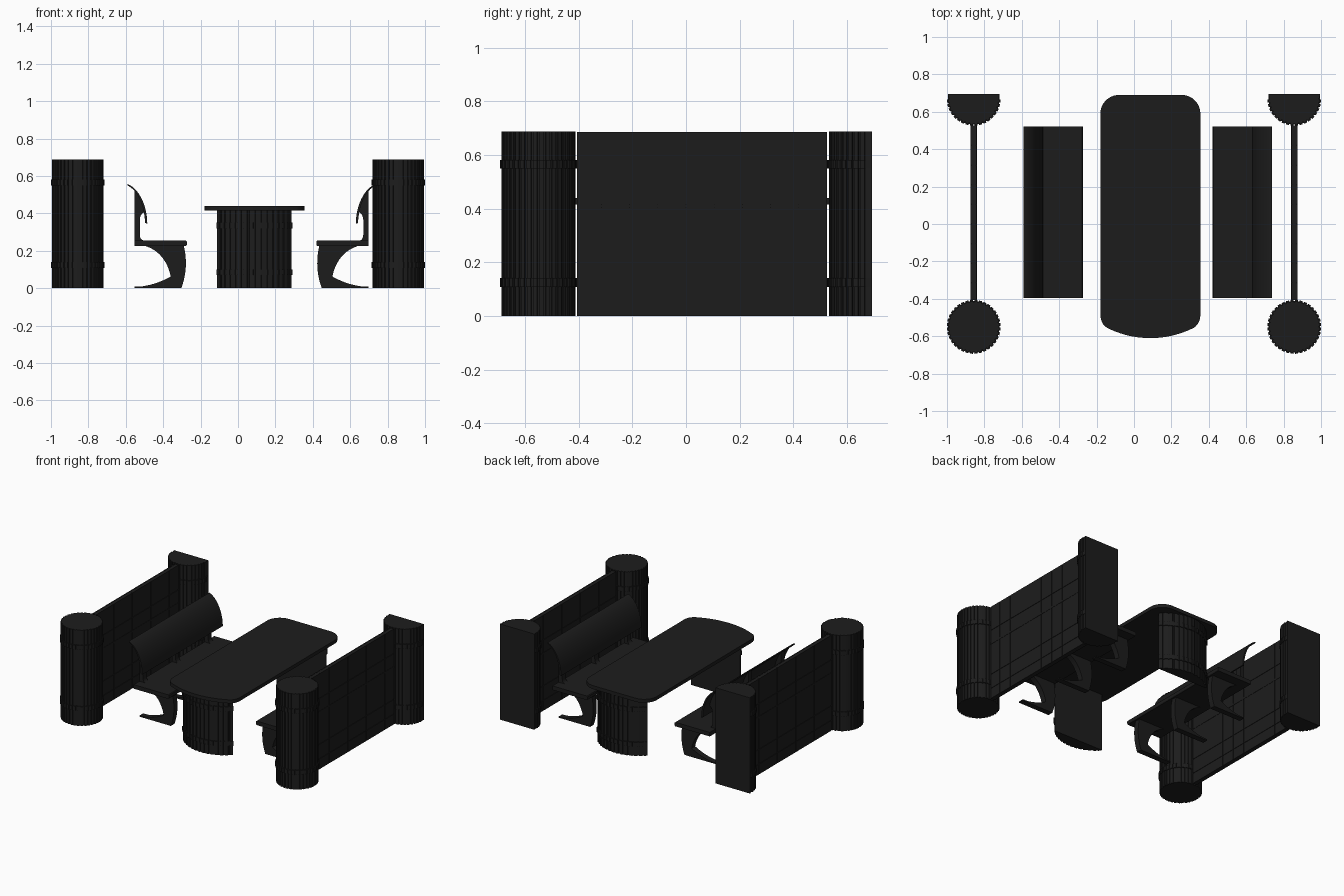
import bpy, bmesh, math
from mathutils import Vector

if "Cube" in bpy.data.objects:
    bpy.data.objects.remove(bpy.data.objects["Cube"])

black = bpy.data.materials.new("black_paint")
black.diffuse_color = (0.012, 0.012, 0.012, 1)
black.use_nodes = True
black.node_tree.nodes["Principled BSDF"].inputs["Base Color"].default_value = black.diffuse_color


def finish(name, bm, smooth=None):
    bmesh.ops.recalc_face_normals(bm, faces=bm.faces)
    me = bpy.data.meshes.new(name)
    bm.to_mesh(me)
    bm.free()
    ob = bpy.data.objects.new(name, me)
    bpy.context.collection.objects.link(ob)
    me.materials.append(black)
    if smooth:
        bpy.ops.object.select_all(action='DESELECT')
        ob.select_set(True)
        bpy.context.view_layer.objects.active = ob
        bpy.ops.object.shade_smooth_by_angle(angle=math.radians(smooth))
    return ob


def add_prism(bm, pts, lo, hi, axis='z'):
    """Extrude a closed outline along z (points x,y) or y (points x,z)."""
    place = (lambda p, h: (p[0], p[1], h)) if axis == 'z' else (lambda p, h: (p[0], h, p[1]))
    f = bm.faces.new([bm.verts.new(place(p, lo)) for p in pts])
    ext = bmesh.ops.extrude_face_region(bm, geom=[f])
    d = Vector((0, 0, hi - lo)) if axis == 'z' else Vector((0, hi - lo, 0))
    bmesh.ops.translate(bm, verts=[v for v in ext['geom'] if isinstance(v, bmesh.types.BMVert)], vec=d)


def add_box(bm, x0, x1, y0, y1, z0, z1):
    add_prism(bm, [(x0, y0), (x1, y0), (x1, y1), (x0, y1)], z0, z1)


def slats(cx, cy, r, a0, a1, n, groove=0.006):
    """Arc outline made of n slats with narrow grooves between them."""
    out, d = [], (a1 - a0) / n
    for i in range(n):
        for t, rr in ((0.0, r - groove), (0.14, r - groove), (0.18, r), (0.5, r), (0.82, r), (0.86, r - groove)):
            a = math.radians(a0 + (i + t) * d)
            out.append((cx + rr * math.cos(a), cy + rr * math.sin(a)))
    return out


def bezier(ctrl, n=12):
    """Sample a quadratic or cubic Bezier curve."""
    res = []
    for i in range(n + 1):
        p = [Vector(c) for c in ctrl]
        while len(p) > 1:
            p = [a.lerp(b, i / n) for a, b in zip(p, p[1:])]
        res.append(tuple(p[0]))
    return res


def banded(name, outline, height, bands, extra=()):
    """Slatted body plus slightly wider toothed bands."""
    bm = bmesh.new()
    add_prism(bm, outline(0) + list(extra), 0, height)
    for z in bands:
        add_prism(bm, outline(0.006) + list(extra), z - 0.016, z + 0.016)
    finish(name, bm)


# Corner columns and plank walls on both sides
H, BACK = 0.688, 0.694
for side, s in (("left", -1), ("right", 1)):
    cx = s * 0.857
    banded(side + "_front_column",
           lambda e: slats(cx, -0.55, 0.138 + e, 0, 360, 36), H, (0.125, 0.565))
    banded(side + "_back_half_column",
           lambda e: slats(cx, 0.67, 0.138 + e, 180, 360, 18), H, (0.125, 0.565),
           [(cx + 0.138, BACK), (cx - 0.138, BACK)])

    bm = bmesh.new()
    y0, y1 = -0.406, 0.526
    add_box(bm, cx - 0.011, cx + 0.011, y0, y1, 0, 0.685)
    rows = [0, 0.075, 0.18, 0.41, 0.51, H]
    for k, (z0, z1) in enumerate(zip(rows, rows[1:])):
        cuts = [y0] + [-0.315 + 0.105 * i for i in range(8)] + [y1]
        for a, b in zip(cuts, cuts[1:]):
            for f in (-1, 1):
                xa, xb = sorted((cx + f * 0.0105, cx + f * 0.016))
                add_box(bm, xa, xb, a + 0.0015, b - 0.0015, z0 + 0.0015 * (k > 0), z1 - 0.0015)
    # Raised rail along the wall
    add_box(bm, cx - 0.018, cx + 0.018, y0, y1, 0.405, 0.418)
    finish(side + "_wall", bm)

# Table top with rounded back and bowed front
TX, HW = 0.0875, 0.2675
half = bezier([(0, -0.61), (0.115, -0.61), (0.222, -0.56)], 10)
half += bezier([(0.222, -0.56), (HW, -0.54), (HW, -0.48)], 8)[1:]
c = 0.10
half += [(HW - c + c * math.cos(math.radians(a)), 0.69 - c + c * math.sin(math.radians(a)))
         for a in range(0, 91, 9)]
outline = [(TX + x, y) for x, y in half] + [(TX - x, y) for x, y in reversed(half[1:])]
bm = bmesh.new()
add_prism(bm, outline, 0.415, 0.44)
finish("table_top", bm, 30)

# Bowed slatted table supports, flat on the inside
R, A = 0.273, 48
banded("table_front_support",
       lambda e: slats(TX, -0.277, R + e, 270 - A, 270 + A, 14), 0.416, (0.085, 0.335))
banded("table_back_support",
       lambda e: slats(TX, 0.412, R + e, 90 - A, 90 + A, 14), 0.416, (0.085, 0.335))

# Bench profiles (x, z) for the left bench
outer = bezier([(-0.592, 0.557), (-0.530, 0.535), (-0.485, 0.44), (-0.485, 0.345)], 16)
inner = bezier([(-0.497, 0.348), (-0.499, 0.435), (-0.535, 0.525), (-0.592, 0.549)], 16)
seat = [(-0.553, 0.226), (-0.278, 0.226), (-0.274, 0.232), (-0.274, 0.250), (-0.279, 0.255), (-0.553, 0.255)]
bracket = [(-0.553, 0.24), (-0.49, 0.24), (-0.49, 0.253)]
bracket += bezier([(-0.505, 0.255), (-0.525, 0.258), (-0.525, 0.29)], 6)
bracket += bezier([(-0.525, 0.36), (-0.525, 0.40), (-0.495, 0.408)], 8)
bracket += [(x - 0.004, z) for x, z in reversed(outer) if z > 0.41 and x > -0.553]
bracket += [(-0.553, 0.528)]
leg = bezier([(-0.290, 0.228), (-0.262, 0.11), (-0.303, 0.0)], 12)
leg += [(-0.553, 0.0), (-0.553, 0.008)]
leg += bezier([(-0.51, 0.010), (-0.43, 0.022), (-0.36, 0.062)], 8)
leg += bezier([(-0.365, 0.085), (-0.40, 0.20), (-0.505, 0.228)], 12)

for side in ("left", "right"):
    def turn(pts):
        return pts if side == "left" else [(0.145 - x, z) for x, z in pts]
    bm = bmesh.new()
    add_prism(bm, turn(seat), -0.395, 0.52, 'y')
    finish(side + "_bench_seat", bm, 30)
    bm = bmesh.new()
    add_prism(bm, turn(outer + inner), -0.395, 0.52, 'y')
    finish(side + "_bench_backrest", bm, 30)
    bm = bmesh.new()
    for y in (-0.31, 0.06, 0.43):
        add_prism(bm, turn(bracket), y - 0.02, y + 0.02, 'y')
        add_prism(bm, turn(leg), y - 0.02, y + 0.02, 'y')
    finish(side + "_bench_supports", bm, 30)
